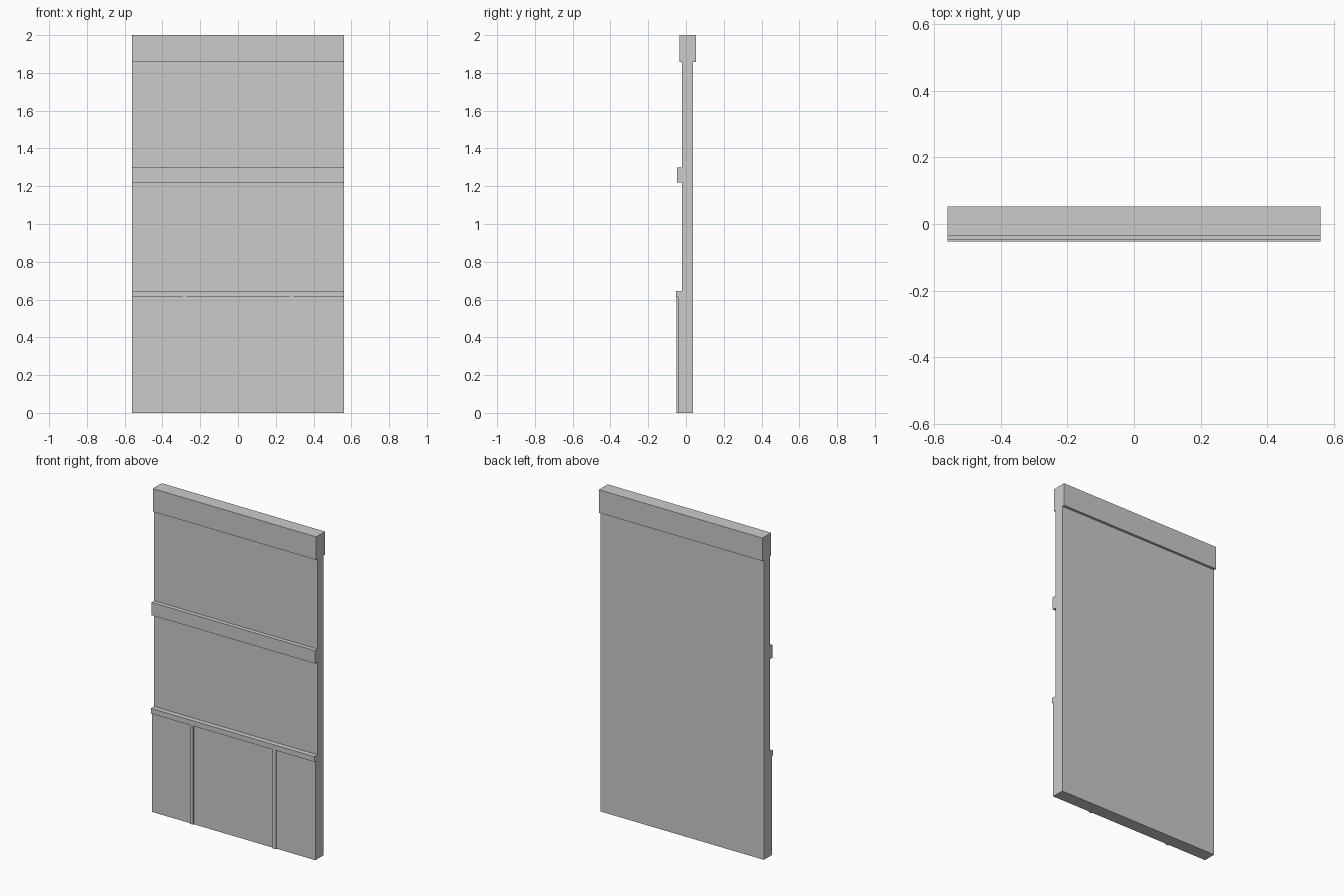
import bpy, bmesh

if "Cube" in bpy.data.objects:
    bpy.data.objects.remove(bpy.data.objects["Cube"])

HALF_WIDTH = 0.56


def extrude_profile(name, profile, x0, x1):
    """Extrude a closed outline of (y, z) points from x0 to x1."""
    bm = bmesh.new()
    face = bm.faces.new([bm.verts.new((x0, y, z)) for y, z in profile])
    result = bmesh.ops.extrude_face_region(bm, geom=[face])
    moved = [g for g in result["geom"] if isinstance(g, bmesh.types.BMVert)]
    bmesh.ops.translate(bm, verts=moved, vec=(x1 - x0, 0, 0))
    bmesh.ops.recalc_face_normals(bm, faces=bm.faces)
    mesh = bpy.data.meshes.new(name)
    bm.to_mesh(mesh)
    bm.free()
    obj = bpy.data.objects.new(name, mesh)
    bpy.context.collection.objects.link(obj)
    return obj


# Wall slab with thicker base, two front rails and an overhanging cap
back, front, base_front = 0.037, -0.021, -0.043
wall_profile = [
    (back, 0), (base_front, 0),
    (base_front, 0.613), (-0.0525, 0.613), (-0.0525, 0.645), (front, 0.645),
    (front, 1.22), (-0.047, 1.22), (-0.047, 1.30), (front, 1.30),
    (front, 1.857), (-0.034, 1.857), (-0.034, 2.0),
    (0.0525, 2.0), (0.0525, 1.857), (back, 1.857),
]
extrude_profile("wall_panel", wall_profile, -HALF_WIDTH, HALF_WIDTH)

# Upright battens on the base
batten_profile = [(base_front, 0), (-0.05, 0), (-0.05, 0.613), (base_front, 0.613)]
for side, x in (("left", -0.283), ("right", 0.283)):
    extrude_profile(f"batten_{side}", batten_profile, x - 0.011, x + 0.011)
